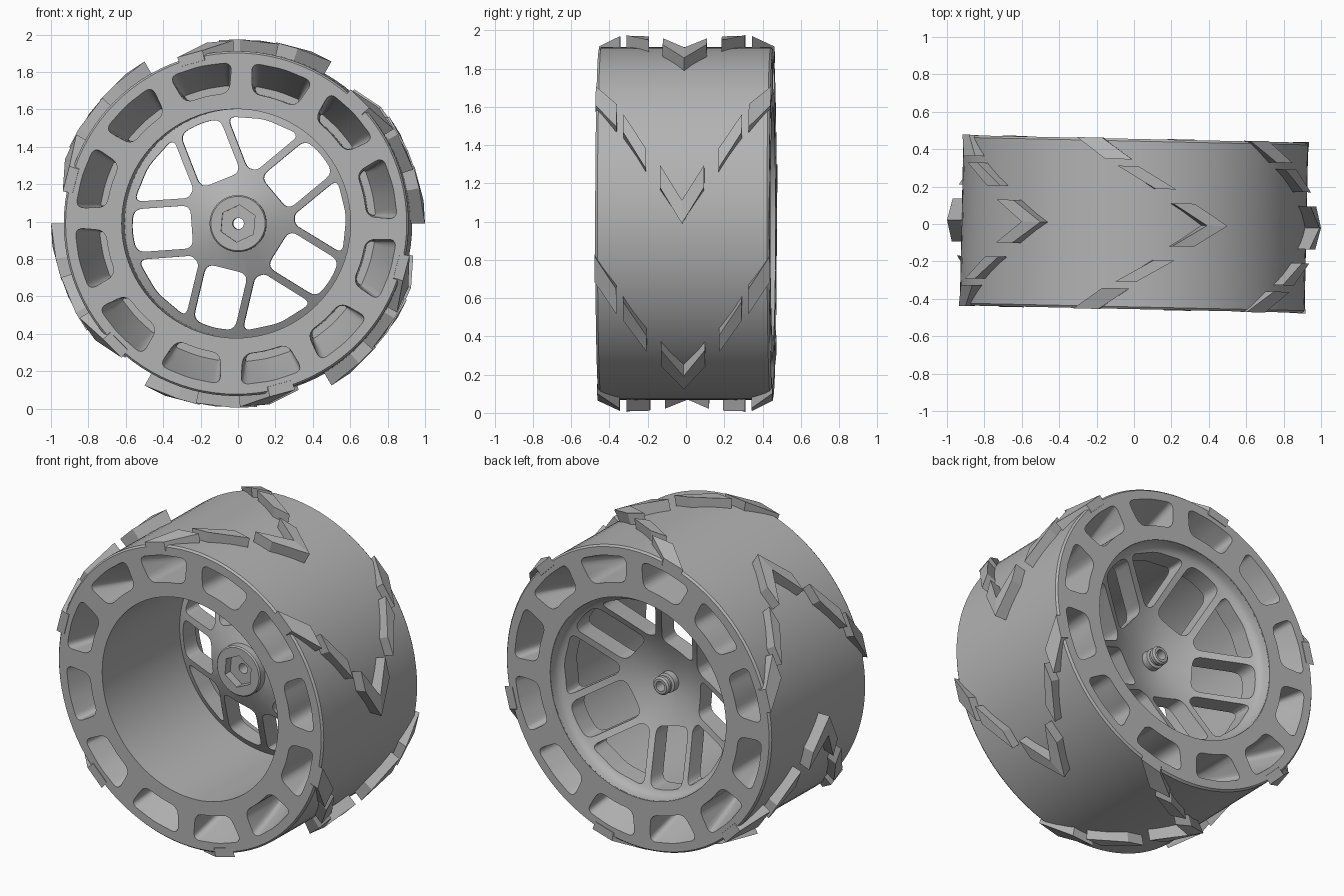
import bpy, bmesh, math
from mathutils import Matrix, Vector

if "Cube" in bpy.data.objects:
    bpy.data.objects.remove(bpy.data.objects["Cube"])

# Whole wheel stands on the ground with a slight yaw
PLACE = Matrix.Translation((0, 0, 0.99)) @ Matrix.Rotation(math.radians(-1.25), 4, 'Z')

GREY = (0.45, 0.45, 0.45, 1)
grey = bpy.data.materials.new("plain_grey")
grey.use_nodes = True
grey.diffuse_color = GREY
grey.node_tree.nodes["Principled BSDF"].inputs["Base Color"].default_value = GREY


def finish(bm, name):
    bmesh.ops.recalc_face_normals(bm, faces=bm.faces[:])
    bm.transform(PLACE)
    me = bpy.data.meshes.new(name)
    bm.to_mesh(me)
    bm.free()
    me.materials.append(grey)
    ob = bpy.data.objects.new(name, me)
    bpy.context.collection.objects.link(ob)
    return ob


def revolve(name, profile, steps=96):
    """Spin a closed (radius, y) profile about the axle."""
    bm = bmesh.new()
    vs = [bm.verts.new((r, y, 0)) for r, y in profile]
    es = [bm.edges.new((vs[i - 1], vs[i])) for i in range(len(vs))]
    bmesh.ops.spin(bm, geom=vs + es, cent=(0, 0, 0), axis=(0, 1, 0),
                   angle=math.tau, steps=steps)
    bmesh.ops.remove_doubles(bm, verts=bm.verts[:], dist=0.0001)
    return finish(bm, name)


def rounded(points, radius):
    """Round the corners of a 2D outline."""
    pts = [Vector(p) for p in points]
    out = []
    for i, p in enumerate(pts):
        q, s = pts[i - 1] - p, pts[(i + 1) % len(pts)] - p
        d = min(radius, 0.45 * q.length, 0.45 * s.length)
        a, b = p + q.normalized() * d, p + s.normalized() * d
        for k in range(6):
            t = k / 5
            out.append(a * (1 - t) ** 2 + p * 2 * t * (1 - t) + b * t * t)
    return out


def loft(bm, rings, angle):
    """Close a solid between (outline, y) rings; u points outward at angle."""
    c, s = math.cos(angle), math.sin(angle)
    loops = [[bm.verts.new((p[0] * c - p[1] * s, y, p[0] * s + p[1] * c)) for p in o]
             for o, y in rings]
    n = len(loops[0])
    for a, b in zip(loops, loops[1:]):
        for i in range(n):
            bm.faces.new((a[i - 1], a[i], b[i], b[i - 1]))
    bm.faces.new(loops[0])
    bm.faces.new(loops[-1][::-1])


def cut(ob, cutter):
    mod = ob.modifiers.new("cut", 'BOOLEAN')
    mod.object, mod.operation, mod.solver = cutter, 'DIFFERENCE', 'EXACT'
    dg = bpy.context.evaluated_depsgraph_get()
    ob.data = bpy.data.meshes.new_from_object(ob.evaluated_get(dg))
    ob.modifiers.clear()
    bpy.data.objects.remove(cutter)


def smooth(ob):
    ob.data.shade_smooth()
    ob.data.set_sharp_from_angle(angle=math.radians(32))


# Tyre body with barrel bore
HALF = 0.455
tyre = revolve("tyre", [(0.612, -HALF), (0.912, -HALF), (0.922, -HALF + 0.012),
                        (0.922, HALF - 0.012), (0.912, HALF), (0.612, HALF)])


# Twelve sidewall pockets on each face, narrowing toward the middle
def pocket(inner, outer, spread):
    def polar(r, deg):
        return (r * math.cos(math.radians(deg)), r * math.sin(math.radians(deg)))
    return rounded([polar(inner, -spread + 1.5), polar(outer, -spread), polar(outer, 0),
                    polar(outer, spread), polar(inner, spread - 1.5), polar(inner, 0)], 0.05)


bm = bmesh.new()
for k in range(12):
    for side in (-1, 1):
        loft(bm, [(pocket(0.7, 0.868, 11.5), side * 0.47),
                  (pocket(0.7, 0.8, 11), side * 0.25),
                  (pocket(0.7, 0.74, 10), side * 0.1)], math.radians(13 + 30 * k))
cut(tyre, finish(bm, "pocket_cutter"))
smooth(tyre)

# Dished wheel disc with hub, axle nut and rounded rear bead
disc = revolve("wheel_disc", [
    (0.03, 0), (0.145, 0), (0.152, 0.008), (0.152, 0.05), (0.3, 0.11), (0.63, 0.29),
    (0.63, 0.44), (0.611, 0.45), (0.607, 0.42), (0.597, 0.395), (0.58, 0.38),
    (0.56, 0.37), (0.3, 0.225), (0.15, 0.165), (0.06, 0.15), (0.06, 0.19),
    (0.045, 0.195), (0.045, 0.21), (0.055, 0.215), (0.055, 0.235),
    (0.045, 0.245), (0.03, 0.245)])

# Windows leave five pairs of parallel spokes; a hex socket sits in the hub
slot = rounded([(0.25, -0.115), (0.56, -0.115), (0.575, 0), (0.56, 0.115), (0.25, 0.115)], 0.05)
wedge = rounded([(0.3, -0.027), (0.54, -0.2), (0.575, 0), (0.54, 0.2), (0.3, 0.027)], 0.05)
hexagon = [(0.1 * math.cos(math.tau * i / 6), 0.1 * math.sin(math.tau * i / 6)) for i in range(6)]
bm = bmesh.new()
for k in range(5):
    loft(bm, [(slot, -0.1), (slot, 0.6)], math.radians(40 + 72 * k))
    loft(bm, [(wedge, -0.1), (wedge, 0.6)], math.radians(76 + 72 * k))
loft(bm, [(hexagon, -0.1), (hexagon, 0.05)], math.radians(85))
cut(disc, finish(bm, "window_cutter"))
smooth(disc)


# Tread lugs: y range, start angles at both ends, angular length, top radii
LUGS = {
    "centre_lugs": (0, 0.115, 0, 11, 7, 1.0, 0.99),
    "middle_lugs": (0.19, 0.31, 17, 29, 6.5, 0.985, 0.985),
    "edge_lugs": (0.345, 0.458, 31, 41, 8.5, 0.98, 0.943),
}
for name, (y0, y1, a0, a1, length, r0, r1) in LUGS.items():
    bm = bmesh.new()
    for k in range(6):
        for side in (-1, 1):
            corners = [(y0, a0, r0), (y1, a1, r1), (y1, a1 + length, r1), (y0, a0 + length, r0)]
            low, top = [], []
            for y, a, r in corners:
                t = math.radians(a + 60 * k)
                for ring, rad in ((low, 0.89), (top, r)):
                    ring.append(bm.verts.new((rad * math.cos(t), side * y, rad * math.sin(t))))
            bm.faces.new(low)
            bm.faces.new(top)
            for i in range(4):
                bm.faces.new((low[i - 1], low[i], top[i], top[i - 1]))
    finish(bm, name)
